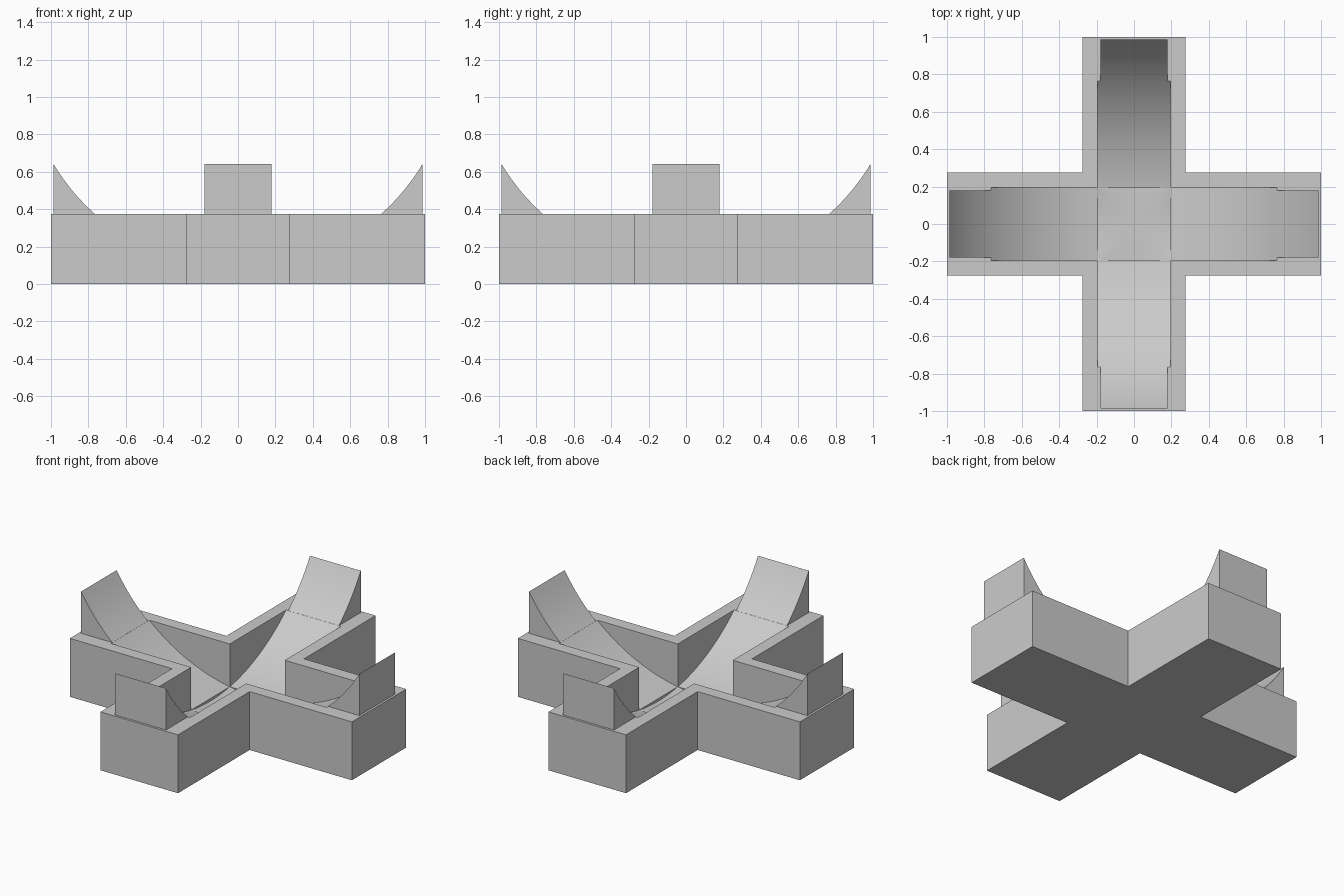
import bpy, bmesh, math
from mathutils import Matrix, Vector

if "Cube" in bpy.data.objects:
    bpy.data.objects.remove(bpy.data.objects["Cube"])

BASE_TOP, ARM_HALF = 0.374, 0.275
SLOT_HALF, WEDGE_HALF = 0.195, 0.18
RADIUS, ARC_Z = 1.15, 1.233        # arc shared by channels and end wedges
WEDGE_IN, WEDGE_OUT = 0.765, 0.986

grey = bpy.data.materials.new("plain grey")
grey.use_nodes = True
colour = (0.6, 0.6, 0.6, 1)
grey.diffuse_color = colour
grey.node_tree.nodes["Principled BSDF"].inputs["Base Color"].default_value = colour


def prism(name, outline, shift, turn=0):
    """Extrude a 3D outline along shift, then turn it about z."""
    bm = bmesh.new()
    face = bm.faces.new([bm.verts.new(p) for p in outline])
    new = bmesh.ops.extrude_face_region(bm, geom=[face], use_keep_orig=True)["geom"]
    verts = [v for v in new if isinstance(v, bmesh.types.BMVert)]
    bmesh.ops.translate(bm, verts=verts, vec=shift)
    bmesh.ops.rotate(bm, verts=bm.verts, matrix=Matrix.Rotation(turn, 3, 'Z'))
    bmesh.ops.recalc_face_normals(bm, faces=bm.faces)
    mesh = bpy.data.meshes.new(name)
    bm.to_mesh(mesh)
    bm.free()
    mesh.materials.append(grey)
    ob = bpy.data.objects.new(name, mesh)
    bpy.context.collection.objects.link(ob)
    return ob


def arc(x0, x1, steps, y):
    xs = [x0 + (x1 - x0) * i / steps for i in range(steps + 1)]
    return [(x, y, ARC_Z - math.sqrt(RADIUS ** 2 - x * x)) for x in xs]


def smooth(ob):
    bpy.ops.object.select_all(action='DESELECT')
    ob.select_set(True)
    bpy.context.view_layer.objects.active = ob
    bpy.ops.object.shade_smooth_by_angle(angle=math.radians(30))


# Cross-shaped base
a = ARM_HALF
quarter = [Vector((1, -a, 0)), Vector((1, a, 0)), Vector((a, a, 0))]
outline = [Matrix.Rotation(k * math.pi / 2, 3, 'Z') @ p
           for k in range(4) for p in quarter]
base = prism("cross_base", outline, (0, 0, BASE_TOP))

# Two crossing curved channels
for k in range(2):
    cutter = prism("channel_cutter", arc(-WEDGE_OUT, WEDGE_OUT, 64, -SLOT_HALF),
                   (0, 2 * SLOT_HALF, 0), k * math.pi / 2)
    cutter.hide_render = True
    mod = base.modifiers.new("channel", 'BOOLEAN')
    mod.operation, mod.solver, mod.object = 'DIFFERENCE', 'EXACT', cutter
    bpy.context.view_layer.objects.active = base
    bpy.ops.object.modifier_apply(modifier=mod.name)
    bpy.data.objects.remove(cutter)
smooth(base)

# Curved wedges carrying each channel upward at the arm ends
for k, side in enumerate(("left", "back", "right", "front")):
    profile = arc(WEDGE_IN, WEDGE_OUT, 12, -WEDGE_HALF)
    profile.append((WEDGE_OUT, -WEDGE_HALF, BASE_TOP - 0.002))
    smooth(prism(side + "_wedge", profile, (0, 2 * WEDGE_HALF, 0), k * math.pi / 2))
